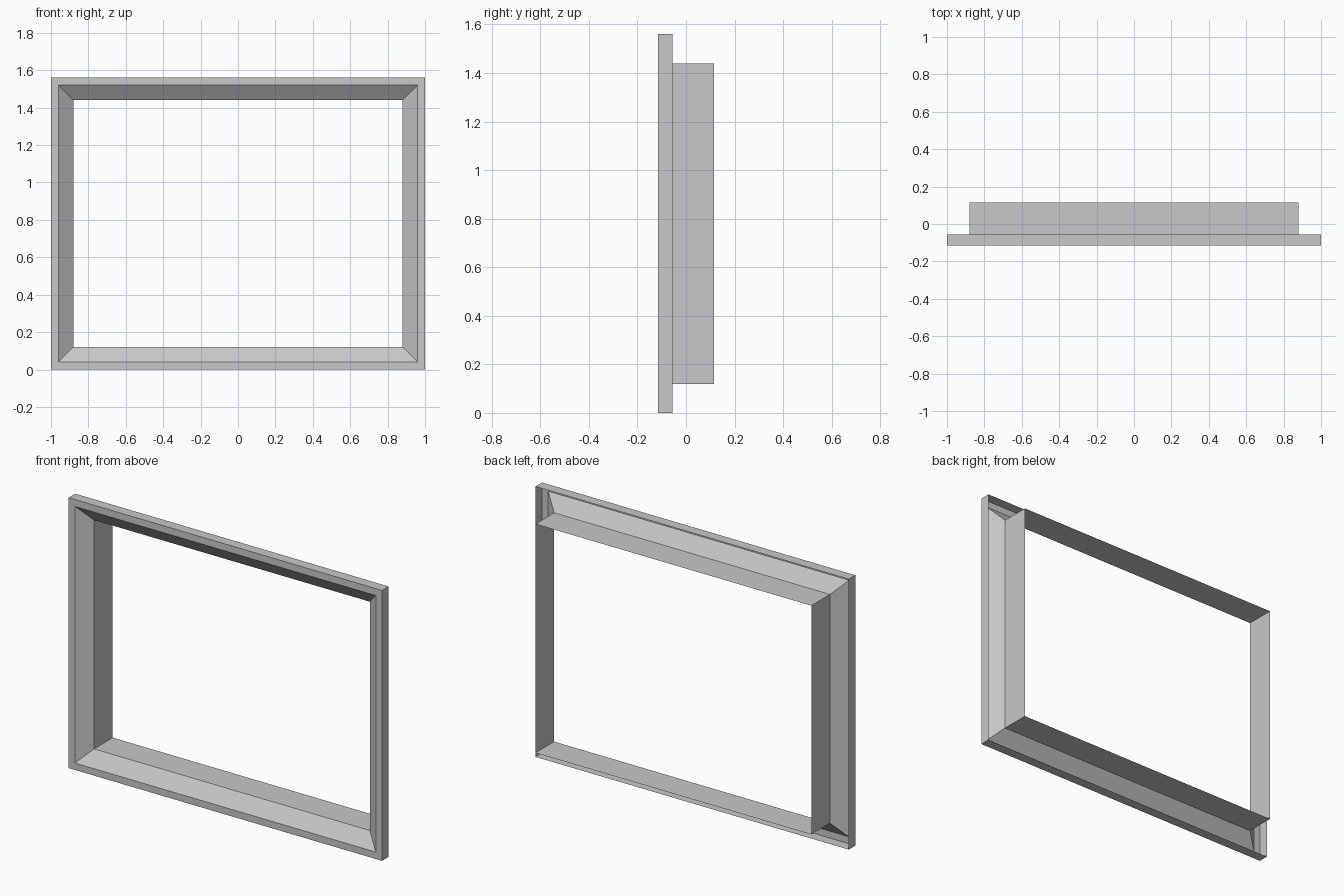
import bpy
import bmesh

# Remove the default cube
cube = bpy.data.objects.get("Cube")
if cube:
    bpy.data.objects.remove(cube, do_unlink=True)

WIDTH, HEIGHT = 2.0, 1.56

# One plain grey
grey = bpy.data.materials.new("frame_grey")
grey.use_nodes = True
colour = (0.58, 0.58, 0.58, 1.0)
grey.diffuse_color = colour
grey.node_tree.nodes["Principled BSDF"].inputs["Base Color"].default_value = colour

# Thin moulding profile as (inset from outer edge, depth):
# outer rim, flat front lip, inward bevel, sleeve running to the back
profile = [(0, -0.055), (0, -0.115), (0.04, -0.115), (0.12, -0.055), (0.12, 0.115)]


def ring(bm, inset, y):
    """Rectangle of four corners, set in from the outer edge."""
    x, low, high = WIDTH / 2 - inset, inset, HEIGHT - inset
    corners = [(-x, low), (x, low), (x, high), (-x, high)]
    return [bm.verts.new((cx, y, cz)) for cx, cz in corners]


# Sweep the profile around the rectangle with mitred corners
bm = bmesh.new()
rings = [ring(bm, inset, y) for inset, y in profile]
for a, b in zip(rings, rings[1:]):
    for i in range(4):
        j = (i + 1) % 4
        bm.faces.new((a[i], a[j], b[j], b[i]))

mesh = bpy.data.meshes.new("window_frame")
bm.to_mesh(mesh)
bm.free()
mesh.materials.append(grey)
frame = bpy.data.objects.new("window_frame", mesh)
bpy.context.collection.objects.link(frame)
